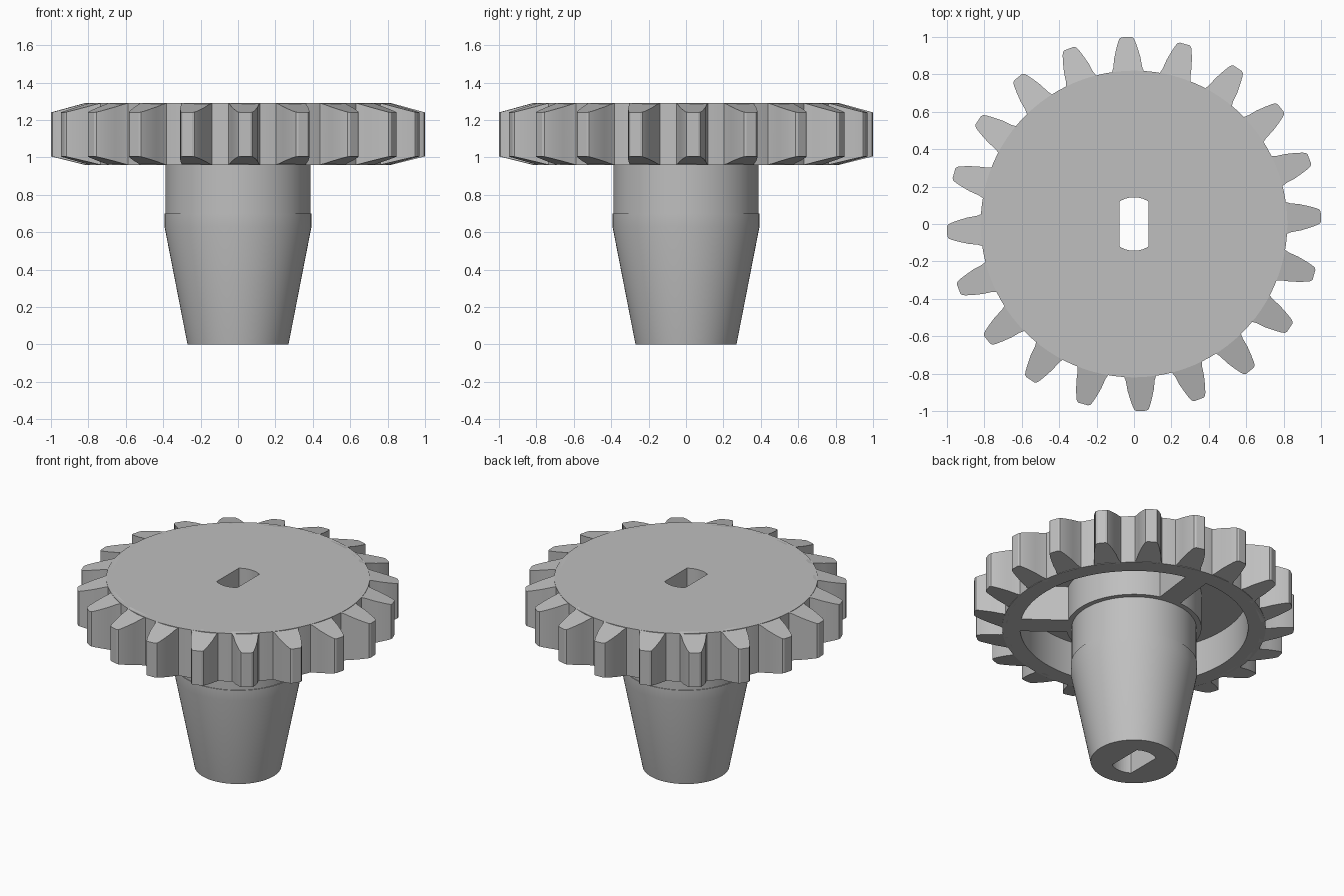
import bpy, bmesh, math
from mathutils import Matrix

cube = bpy.data.objects.get("Cube")
if cube:
    bpy.data.objects.remove(cube, do_unlink=True)

TEETH = 20
TOOTH_PHASE = math.radians(2.3)
SPOKE_PHASE = math.radians(83)
TOP, BASE = 1.29, 0.96          # gear faces
DISC_R, TIP_R = 0.82, 1.0

grey = bpy.data.materials.new("plain grey")
grey.use_nodes = True
colour = (0.52, 0.52, 0.52, 1)
grey.diffuse_color = colour
grey.node_tree.nodes["Principled BSDF"].inputs["Base Color"].default_value = colour


def finish(name, bm):
    bmesh.ops.recalc_face_normals(bm, faces=bm.faces)
    mesh = bpy.data.meshes.new(name)
    bm.to_mesh(mesh)
    bm.free()
    mesh.materials.append(grey)
    obj = bpy.data.objects.new(name, mesh)
    bpy.context.collection.objects.link(obj)
    return obj


def activate(obj):
    bpy.ops.object.select_all(action='DESELECT')
    obj.select_set(True)
    bpy.context.view_layer.objects.active = obj


def prism(bm, outline, low, high):
    """Extrude an outline; low and high give the height at each radius."""
    bottom = [bm.verts.new((x, y, low(math.hypot(x, y)))) for x, y in outline]
    top = [bm.verts.new((x, y, high(math.hypot(x, y)))) for x, y in outline]
    n = len(outline)
    bm.faces.new(bottom[::-1])
    bm.faces.new(top)
    for i in range(n):
        j = (i + 1) % n
        bm.faces.new((bottom[i], bottom[j], top[j], top[i]))


def rotated(outline, angle):
    c, s = math.cos(angle), math.sin(angle)
    return [(x * c - y * s, x * s + y * c) for x, y in outline]


# Shaft, collar, recessed underside and disc turned from one profile
profile = [(0, 0), (0.27, 0), (0.393, 0.63), (0.393, 0.70), (0.388, 0.70),
           (0.388, BASE), (0.42, BASE), (0.42, 1.2), (0.71, 1.2),
           (0.71, BASE), (DISC_R, BASE), (DISC_R, TOP), (0, TOP)]
bm = bmesh.new()
verts = [bm.verts.new((r, 0, z)) for r, z in profile]
edges = [bm.edges.new(pair) for pair in zip(verts, verts[1:])]
bmesh.ops.spin(bm, geom=verts + edges, cent=(0, 0, 0), axis=(0, 0, 1),
               angle=math.tau, steps=96)
bmesh.ops.remove_doubles(bm, verts=bm.verts, dist=0.0005)
body = finish("gear_body", bm)

# Double-flat shaft hole cut all the way through
HOLE_R, FLAT = 0.143, 0.078
arc = math.acos(FLAT / HOLE_R)
half = [arc + (math.pi - 2 * arc) * i / 10 for i in range(11)]
slot = [(HOLE_R * math.cos(a), HOLE_R * math.sin(a))
        for a in half + [a + math.pi for a in half]]
bm = bmesh.new()
prism(bm, slot, lambda r: -0.1, lambda r: TOP + 0.1)
cutter = finish("hole_cutter", bm)
cutter.hide_render = True
cut = body.modifiers.new("shaft_hole", 'BOOLEAN')
cut.operation, cut.solver, cut.object = 'DIFFERENCE', 'EXACT', cutter
activate(body)
bpy.ops.object.modifier_apply(modifier=cut.name)
bpy.data.objects.remove(cutter, do_unlink=True)

# Teeth with faces that slope toward the tip
side = [(0.79, 0.092), (0.815, 0.085), (0.84, 0.077), (0.89, 0.070),
        (0.94, 0.057), (0.975, 0.046), (0.993, 0.038), (TIP_R, 0.026)]
tooth = [(x, -y) for x, y in side] + [(x, y) for x, y in reversed(side)]


def slope(r):
    return max(0, (r - DISC_R) / (TIP_R - DISC_R))


bm = bmesh.new()
for k in range(TEETH):
    prism(bm, rotated(tooth, TOOTH_PHASE + k * math.tau / TEETH),
          lambda r: BASE + 0.045 * slope(r), lambda r: TOP - 0.05 * slope(r))
teeth = finish("gear_teeth", bm)

# Three webs bracing the collar to the rim
web = [(0.40, -0.075), (0.715, -0.075), (0.715, 0.075), (0.40, 0.075)]
bm = bmesh.new()
for k in range(3):
    prism(bm, rotated(web, SPOKE_PHASE + k * math.tau / 3),
          lambda r: BASE, lambda r: 1.21)
finish("underside_webs", bm)

for obj in (body, teeth):
    activate(obj)
    bpy.ops.object.shade_smooth_by_angle(angle=math.radians(25))
